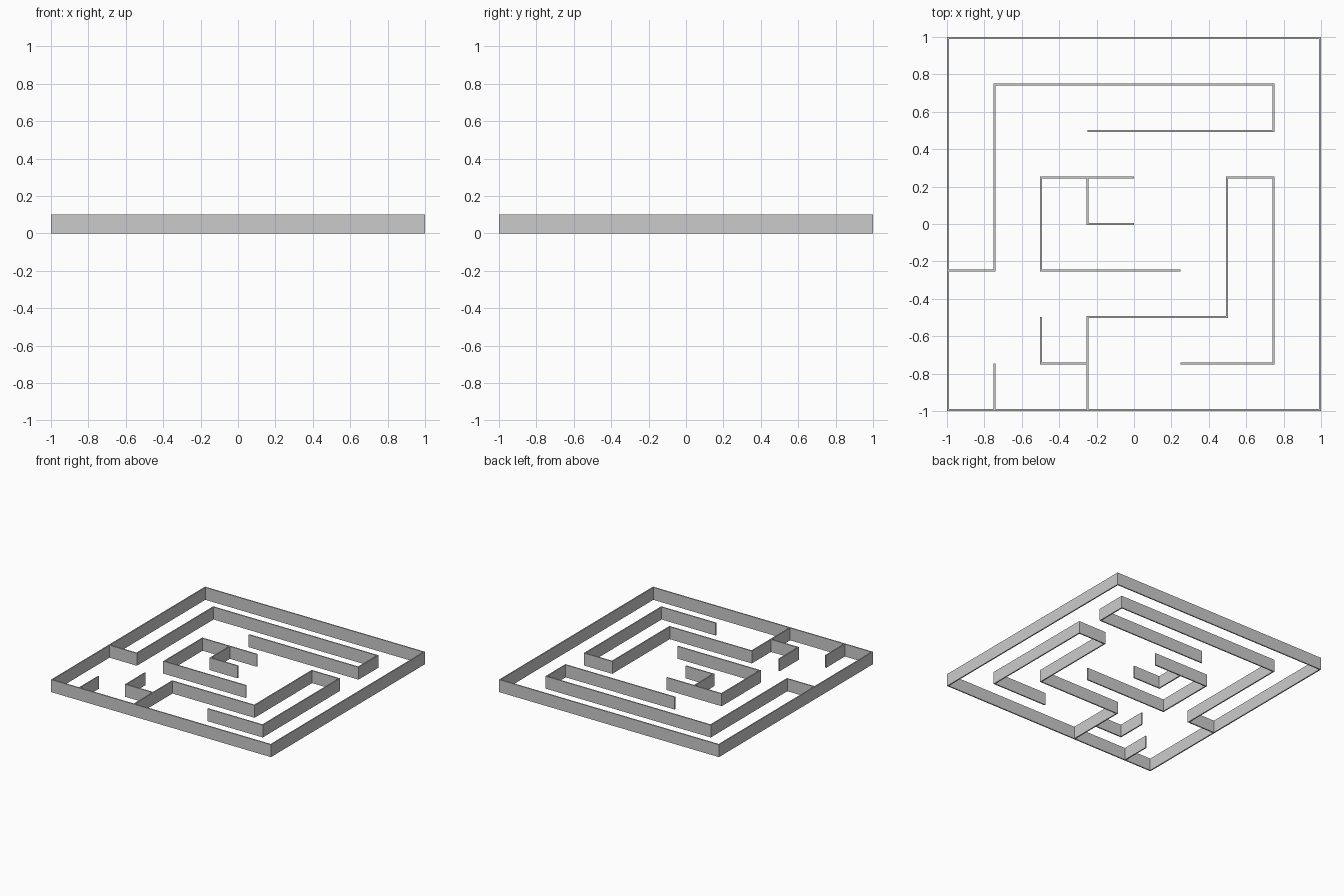
import bpy, bmesh
from mathutils import Vector

if "Cube" in bpy.data.objects:
    bpy.data.objects.remove(bpy.data.objects["Cube"])

T = 0.01             # wall thickness
H = 0.102            # wall height
P = (2 - T) / 8      # grid pitch


def wall(name, pts, closed=False):
    """Mitred upright wall following a right-angled path in grid units."""
    p = [Vector(q) for q in pts]
    n = len(p)
    count = n if closed else n - 1
    dirs = [(p[(i + 1) % n] - p[i]).normalized() for i in range(count)]
    normals = [Vector((-d.y, d.x)) for d in dirs]
    bm = bmesh.new()
    rings = []
    for i in range(n):
        if closed or 0 < i < n - 1:
            off = normals[i - 1] + normals[i]
        else:
            off = normals[0] if i == 0 else normals[-1]
        a, b = p[i] * P + off * T / 2, p[i] * P - off * T / 2
        rings.append([bm.verts.new((*q, z)) for q, z in
                      ((a, 0), (b, 0), (b, H), (a, H))])
    for i in range(count):
        r, s = rings[i], rings[(i + 1) % n]
        for k in range(4):
            m = (k + 1) % 4
            bm.faces.new((r[k], r[m], s[m], s[k]))
    if not closed:
        bm.faces.new(rings[0])
        bm.faces.new(rings[-1])
    bmesh.ops.recalc_face_normals(bm, faces=bm.faces)
    me = bpy.data.meshes.new(name)
    bm.to_mesh(me)
    bm.free()
    bpy.context.collection.objects.link(bpy.data.objects.new(name, me))


# Closed border
wall("outer_wall", [(-4, -4), (4, -4), (4, 4), (-4, 4)], closed=True)

# Inner maze walls
wall("upper_wall", [(-4, -1), (-3, -1), (-3, 3), (3, 3), (3, 2), (-1, 2)])
wall("centre_wall", [(0, 1), (-2, 1), (-2, -1), (1, -1)])
wall("centre_hook", [(-1, 1), (-1, 0), (0, 0)])
wall("lower_wall", [(-1, -4), (-1, -2), (2, -2), (2, 1), (3, 1), (3, -3), (1, -3)])
wall("lower_hook", [(-2, -2), (-2, -3), (-1, -3)])
wall("corner_stub", [(-3, -4), (-3, -3)])
